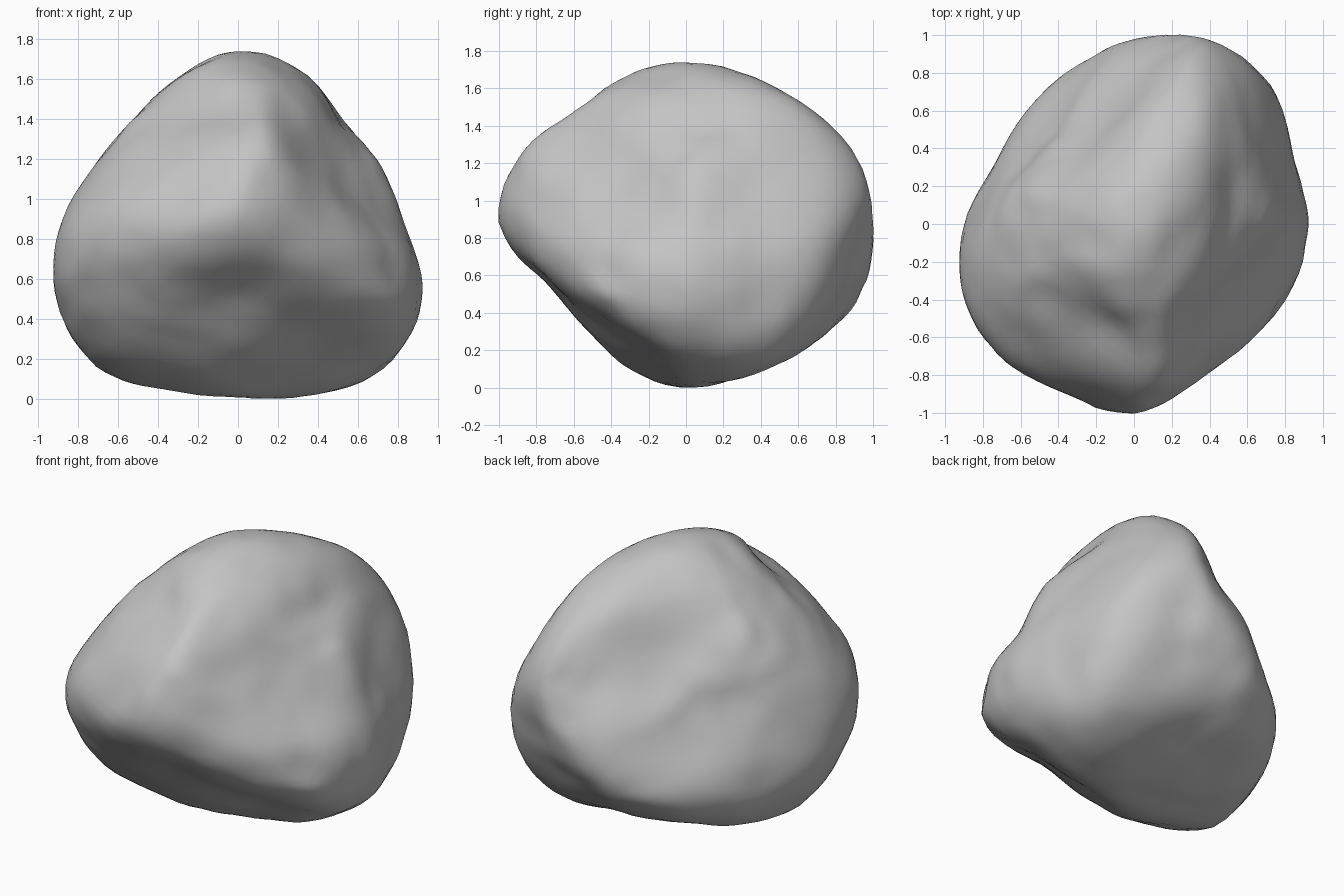
import bpy
import bmesh
import math
from mathutils import Vector, noise

cube = bpy.data.objects.get("Cube")
if cube:
    bpy.data.objects.remove(cube, do_unlink=True)

# Outline radii in hundredths, at equal angles: (azimuth, elevation, radii)
OUTLINES = [
    (0, 0, (84, 78, 75, 84, 88, 80, 75, 78, 89, 98, 100, 89, 86, 92, 102, 100)),
    (90, 0, (100, 98, 91, 88, 88, 86, 86, 97, 100, 81, 77, 81, 87, 87, 92, 100)),
    (0, 90, (93, 92, 103, 105, 98, 89, 82, 81, 91, 99, 100, 97, 100, 90, 88, 91)),
    (45, 30, (103, 102, 95, 88, 81, 75, 76, 85, 102, 98, 87, 83, 83, 96, 106, 106)),
    (225, 30, (100, 91, 87, 85, 83, 83, 83, 88, 101, 103, 97, 90, 89, 94, 103, 104)),
    (135, -30, (76, 73, 73, 85, 91, 80, 72, 68, 80, 87, 78, 82, 89, 98, 98, 89)),
]
# Local dents: centre, reach, depth
DENTS = [
    (Vector((-0.3, -0.4, 0.45)), 0.14, 0.02),
    (Vector((0.75, -0.15, 0.1)), 0.14, 0.02),
    (Vector((-0.5, 0.55, 0.05)), 0.14, 0.02),
]
BINS = 64


def view_axes(azimuth, elevation):
    a, e = math.radians(azimuth), math.radians(elevation)
    right = Vector((math.cos(a), math.sin(a), 0))
    toward = Vector((math.sin(a), -math.cos(a), 0))
    up = Vector((0, 0, math.cos(e))) - toward * math.sin(e)
    return right, up


def around(values, angle):
    """Value at an angle, on a smooth closed curve through even samples."""
    n = len(values)
    t = (angle / math.tau * n) % n
    i, f = int(t), t - int(t)
    a, b, c, d = (values[(i + k) % n] for k in (-1, 0, 1, 2))
    bend = 2 * a - 5 * b + 4 * c - d + f * (3 * (b - c) + d - a)
    return b + f / 2 * (c - a + f * bend)


def hull_radius(direction, views):
    best = 2.0
    for right, up, radii in views:
        u, v = direction.dot(right), direction.dot(up)
        length = math.hypot(u, v)
        if length > 0.1:
            best = min(best, around(radii, math.atan2(v, u)) / length)
    return best


def soften(bm, times):
    for _ in range(times):
        bmesh.ops.smooth_vert(bm, verts=bm.verts, factor=0.5,
                              use_axis_x=True, use_axis_y=True, use_axis_z=True)


def match_outline(bm, right, up, radii):
    """Move the rim seen along one direction onto its outline."""
    reach = [0.5] * BINS
    samples = []
    for vert in bm.verts:
        u, v = vert.co.dot(right), vert.co.dot(up)
        angle = math.atan2(v, u)
        ratio = math.hypot(u, v) / around(radii, angle)
        k = round(angle / math.tau * BINS) % BINS
        reach[k] = max(reach[k], ratio)
        samples.append((vert, u, v, angle, ratio))
    for vert, u, v, angle, ratio in samples:
        rim = around(reach, angle)
        weight = min(1, max(0, (ratio / rim - 0.7) / 0.3))
        vert.co += (right * u + up * v) * (1 / rim - 1) * weight


# Boulder body: a sphere carved to the outlines, then softened and refitted
bm = bmesh.new()
bmesh.ops.create_icosphere(bm, subdivisions=5, radius=1)
views = [(*view_axes(a, e), [r / 100 for r in radii]) for a, e, radii in OUTLINES]
for v in bm.verts:
    v.co = v.co.normalized() * hull_radius(v.co.normalized(), views)
for _ in range(8):
    soften(bm, 5)
    for view in views:
        match_outline(bm, *view)

# Weathered surface: broad lumps, fine chips and dents
for v in bm.verts:
    lump = noise.noise(v.co * 3.2) * 0.012 + noise.noise(v.co * 7) * 0.016
    chip = abs(noise.noise(v.co * 13)) * -0.016
    dent = sum(depth * math.exp(-((v.co - c).length / reach) ** 2)
               for c, reach, depth in DENTS)
    v.co += v.co.normalized() * (lump + chip - dent)
soften(bm, 2)
for view in views[::-1]:
    match_outline(bm, *view)

# Centre the boulder and rest it on the ground
low = Vector([min(v.co[i] for v in bm.verts) for i in range(3)])
high = Vector([max(v.co[i] for v in bm.verts) for i in range(3)])
middle = (low + high) / 2
bmesh.ops.translate(bm, verts=bm.verts, vec=(-middle.x, -middle.y, -low.z))

mesh = bpy.data.meshes.new("boulder")
bm.to_mesh(mesh)
bm.free()
boulder = bpy.data.objects.new("boulder", mesh)
bpy.context.collection.objects.link(boulder)

# Stone colour
stone = bpy.data.materials.new("grey_stone")
stone.use_nodes = True
colour = (0.55, 0.55, 0.55, 1)
stone.diffuse_color = colour
stone.node_tree.nodes["Principled BSDF"].inputs["Base Color"].default_value = colour
mesh.materials.append(stone)

bpy.context.view_layer.objects.active = boulder
boulder.select_set(True)
bpy.ops.object.shade_smooth_by_angle(angle=math.radians(25))
